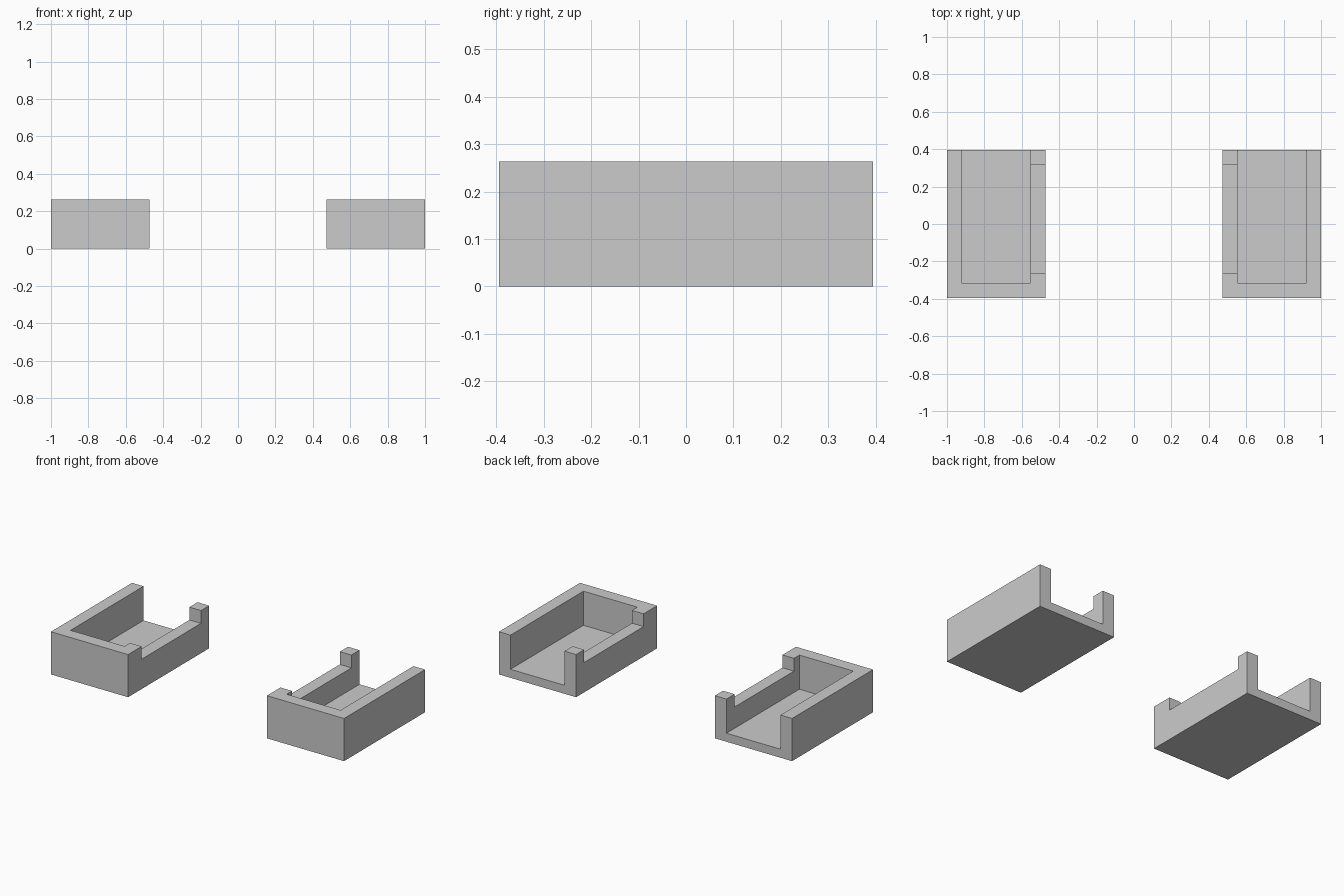
import bpy

if "Cube" in bpy.data.objects:
    bpy.data.objects.remove(bpy.data.objects["Cube"])

U = 1 / 38  # base unit: tray is 20 x 30 x 10 units, walls are 3 units thick


def box(name, x, y, z):
    """Axis-aligned box from (min, max) ranges."""
    size = [r[1] - r[0] for r in (x, y, z)]
    mid = [(r[1] + r[0]) / 2 for r in (x, y, z)]
    bpy.ops.mesh.primitive_cube_add(size=1, location=mid)
    ob = bpy.context.object
    ob.name = name
    ob.scale = size
    bpy.ops.object.transform_apply(location=True, rotation=False, scale=True)
    return ob


def cut(body, cutter):
    cutter.hide_render = True
    mod = body.modifiers.new("cut", 'BOOLEAN')
    mod.operation = 'DIFFERENCE'
    mod.solver = 'EXACT'
    mod.object = cutter
    bpy.context.view_layer.objects.active = body
    bpy.ops.object.modifier_apply(modifier=mod.name)
    bpy.data.objects.remove(cutter, do_unlink=True)


def tray(name, side):
    def xr(a, b):  # x range in units, measured outward from the centre
        return sorted((side * a * U, side * b * U))

    # Solid block
    body = box(name, xr(18, 38), (-15 * U, 15 * U), (0, 10 * U))
    # Hollow, open at the top and back
    cut(body, box("hollow_cutter", xr(21, 35), (-12 * U, 17 * U), (2 * U, 12 * U)))
    # Lowered stretch of the inner wall, leaving a post at each end
    cut(body, box("notch_cutter", xr(16, 21.5), (-10 * U, 12 * U), (7 * U, 12 * U)))
    return body


tray("left_tray", -1)
tray("right_tray", 1)
